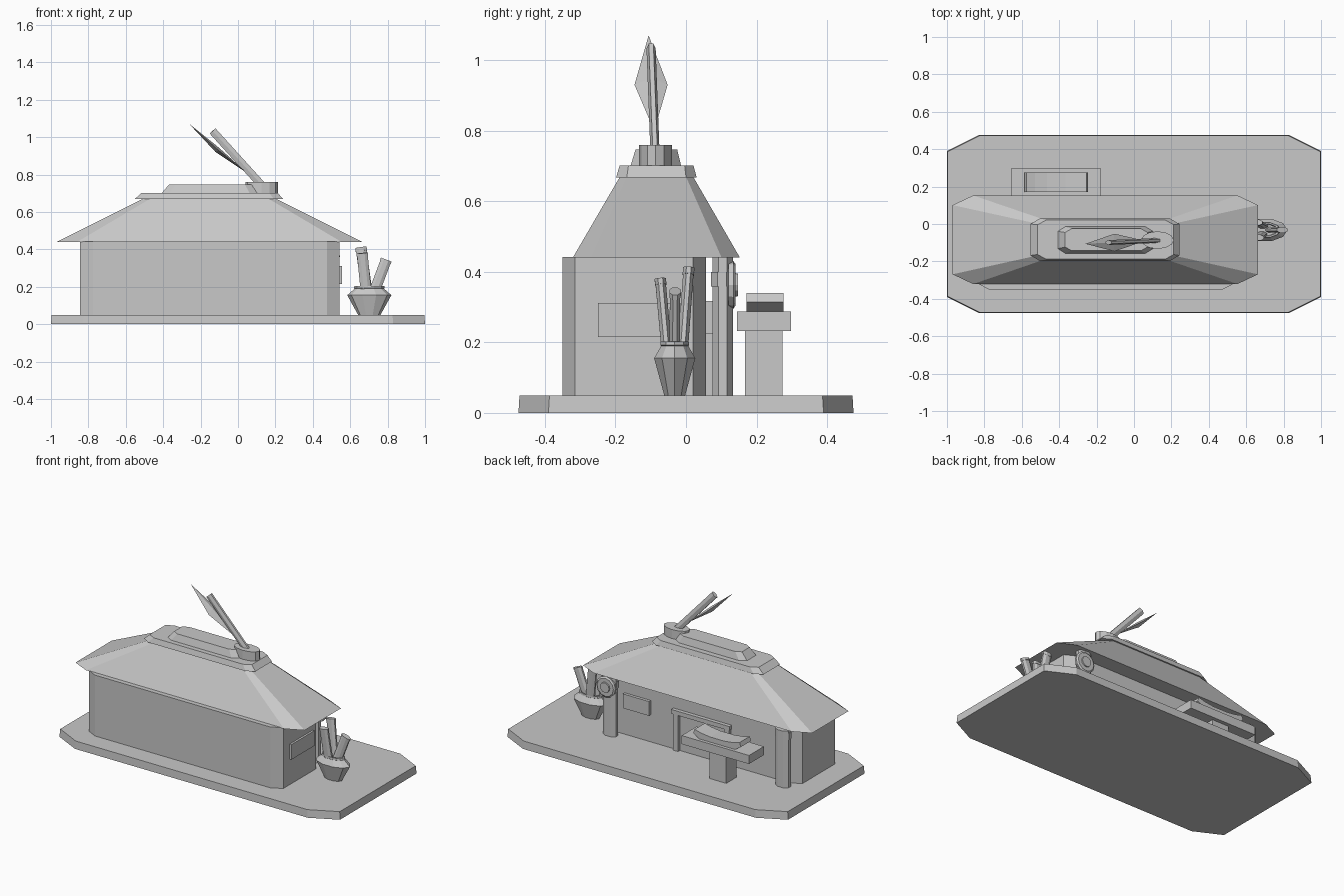
import bpy
import bmesh
from math import pi, sin, cos
from mathutils import Vector

old = bpy.data.objects.get("Cube")
if old:
    bpy.data.objects.remove(old)

GREY = (0.58, 0.58, 0.58, 1)
grey = bpy.data.materials.new("plain grey")
grey.use_nodes = True
grey.diffuse_color = GREY
grey.node_tree.nodes["Principled BSDF"].inputs["Base Color"].default_value = GREY


def loft(name, rings):
    """Skin equal-sized rings of points and close both ends."""
    bm = bmesh.new()
    loops = [[bm.verts.new(p) for p in ring] for ring in rings]
    n = len(loops[0])
    for a, b in zip(loops, loops[1:]):
        for i in range(n):
            j = (i + 1) % n
            bm.faces.new((a[i], a[j], b[j], b[i]))
    bm.faces.new(loops[0][::-1])
    bm.faces.new(loops[-1])
    bmesh.ops.remove_doubles(bm, verts=bm.verts, dist=.0005)
    bmesh.ops.recalc_face_normals(bm, faces=bm.faces)
    mesh = bpy.data.meshes.new(name)
    bm.to_mesh(mesh)
    bm.free()
    mesh.materials.append(grey)
    obj = bpy.data.objects.new(name, mesh)
    bpy.context.collection.objects.link(obj)


def cut_rect(x0, x1, y0, y1, z, cx, cy):
    """Rectangle with cut corners at height z."""
    return [(x0 + cx, y0, z), (x1 - cx, y0, z), (x1, y0 + cy, z), (x1, y1 - cy, z),
            (x1 - cx, y1, z), (x0 + cx, y1, z), (x0, y1 - cy, z), (x0, y0 + cy, z)]


def oval(c, rx, ry, sides):
    return [(c[0] + rx * cos(2 * pi * i / sides),
             c[1] + ry * sin(2 * pi * i / sides), c[2]) for i in range(sides)]


def box(name, x0, x1, y0, y1, z0, z1):
    rings = [[(x0, y0, z), (x1, y0, z), (x1, y1, z), (x0, y1, z)] for z in (z0, z1)]
    loft(name, rings)


def pole(name, a, b, rx, ry, sides=8):
    """Oval rod whose ends are square to its own axis."""
    a, b = Vector(a), Vector(b)
    axis = (b - a).normalized()
    side = Vector((axis.z, 0, -axis.x)).normalized()
    depth = axis.cross(side)
    turns = [2 * pi * (i + .5) / sides for i in range(sides)]
    loft(name, [[p + side * rx * cos(t) + depth * ry * sin(t) for t in turns]
                for p in (a, b)])


# Ground slab, walls and stepped roof
loft("ground_slab", [cut_rect(-1, 1, -.475, .475, 0, .17, .085),
                     cut_rect(-.996, .996, -.472, .472, .05, .17, .085)])
loft("walls", [cut_rect(-.844, .543, -.35, .056, z, .068, .036) for z in (.05, .442)])
loft("roof", [cut_rect(-.97, .663, -.321, .153, .44, .11, .052),
              cut_rect(-.51, .204, -.187, .02, .67, .04, .02)])
loft("roof_cap", [cut_rect(-.553, .242, -.198, .03, .668, .05, .03),
                  cut_rect(-.515, .212, -.188, .021, .702, .045, .025)])
loft("roof_ridge", [cut_rect(-.408, .102, -.157, -.014, .701, .04, .025),
                    cut_rect(-.368, .072, -.143, -.025, .747, .035, .02)])

# Roof collar holding a stem and a folded leaf
loft("roof_collar", [oval((.126, -.086, z), .087, .047, 12) for z in (.7, .76)])
pole("roof_stem", (.13, -.088, .74), (-.136, -.099, 1.033), .024, .013, 6)
tip, base = (-.26, -.106, 1.07), (.06, -.09, .8)
middle = [(-.105, -.146, .93), (-.11, -.098, .95), (-.105, -.052, .93),
          (-.12, -.098, .92)]
loft("roof_leaf", [[base] * 4, middle, [tip] * 4])

# Porch posts with collars
for side, x, top in (("left", .465, .442), ("right", -.765, .415)):
    pole(side + "_post", (x, .104, .05), (x, .104, top), .05, .032)
    pole(side + "_post_band", (x, .102, .358), (x, .102, .4), .053, .034)


# Round plaque on the left post, with a raised hub
def plaque_ring(r, y):
    return [(.477 + r * cos(pi * i / 6), y, .363 + r * sin(pi * i / 6))
            for i in range(12)]


loft("round_plaque", [plaque_ring(.066, .12), plaque_ring(.068, .134),
                      plaque_ring(.058, .141)])
loft("plaque_hub", [plaque_ring(.034, .135), plaque_ring(.032, .148)])

# Wall signs and door frame
box("side_sign", .535, .556, -.25, -.015, .215, .312)
box("back_sign", .212, .398, .05, .075, .225, .317)
box("door_jamb_left", .005, .04, .05, .075, .05, .29)
box("door_jamb_right", -.36, -.325, .05, .075, .05, .29)
box("door_lintel", -.365, .05, .05, .08, .285, .312)

# Table with a dished serving tray
box("table_leg", -.478, -.358, .167, .273, .05, .235)
box("table_top", -.657, -.177, .145, .297, .232, .287)
half = [(.127, .286), (.17, .314), (.16, .34), (.115, .328), (.05, .32)]
outline = half + [(-x, z) for x, z in reversed(half)]
loft("serving_tray", [[(-.415 + x, y, z) for x, z in outline] for y in (.172, .276)])

# Vase, flattened front to back, with three cut stalks
vx, vy = .702, -.032
profile = [(.06, .05), (.118, .155), (.078, .19), (.082, .192), (.08, .203),
           (.066, .203), (.06, .19)]
loft("vase", [oval((vx, vy, z), r, r * .52, 10) for r, z in profile])
stalks = [("back_stalk", (.69, -.01, .17), (.657, .008, .411)),
          ("side_stalk", (.727, -.032, .17), (.793, -.031, .345)),
          ("front_stalk", (.685, -.054, .17), (.664, -.073, .38))]
for name, a, b in stalks:
    pole(name, a, b, .031, .016)
    a, b = Vector(a), Vector(b)
    pole(name + "_tip", a.lerp(b, .92), b, .033, .0175)
